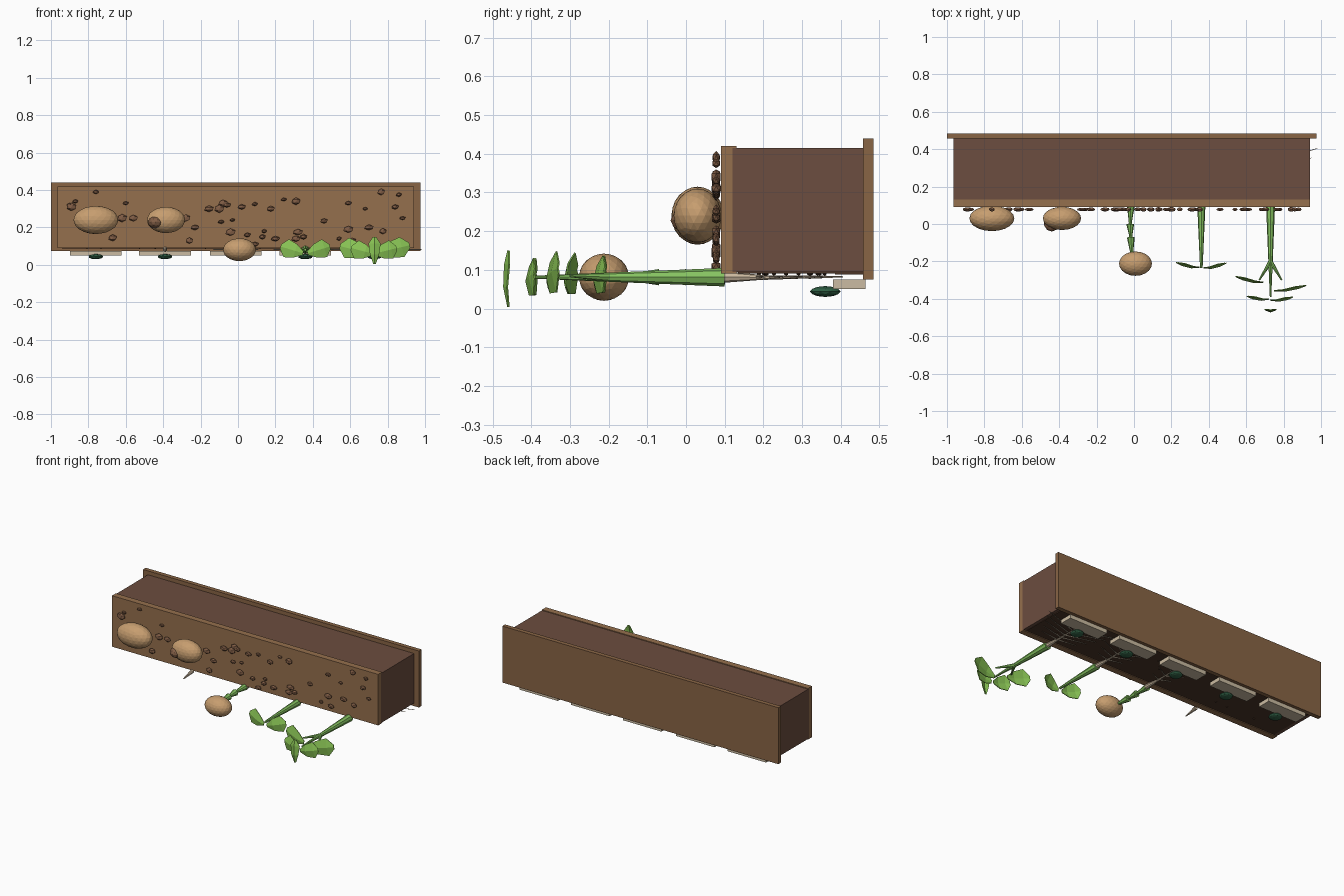
import bpy, bmesh, random
from math import cos, sin, pi
from mathutils import Vector, Matrix

random.seed(4)


def mat(name, r, g, b):
    m = bpy.data.materials.new(name)
    m.diffuse_color = (r, g, b, 1)
    return m


WOOD = mat("wood", 0.30, 0.16, 0.075)
BACK = mat("back_wood", 0.25, 0.13, 0.06)
SOIL = mat("soil", 0.15, 0.075, 0.05)
DARK = mat("dark_soil", 0.07, 0.035, 0.02)
STONE = mat("pebble", 0.22, 0.11, 0.06)
SEED = mat("seed", 0.57, 0.34, 0.16)
CREAM = mat("root", 0.62, 0.50, 0.36)
TAG = mat("tag", 0.60, 0.50, 0.36)
DOT = mat("dot", 0.03, 0.12, 0.06)
STEM = mat("stem", 0.24, 0.55, 0.12)
LEAF = mat("leaf", 0.25, 0.55, 0.09)


def finish(name, bm, material):
    me = bpy.data.meshes.new(name)
    bmesh.ops.recalc_face_normals(bm, faces=bm.faces)
    bm.to_mesh(me)
    bm.free()
    me.materials.append(material)
    ob = bpy.data.objects.new(name, me)
    bpy.context.collection.objects.link(ob)
    return ob


def box(name, lo, hi, material):
    lo, hi = Vector(lo), Vector(hi)
    bm = bmesh.new()
    bmesh.ops.create_cube(bm, size=1, matrix=Matrix.Translation((lo + hi) / 2)
                          @ Matrix.Diagonal((*(hi - lo), 1)))
    return finish(name, bm, material)


def blob(name, c, r, material, sub=2):
    bm = bmesh.new()
    bmesh.ops.create_icosphere(bm, subdivisions=sub, radius=1,
                               matrix=Matrix.Translation(c) @ Matrix.Diagonal((*r, 1)))
    return finish(name, bm, material)


def cone(name, a, b, r1, r2, material, seg=8):
    a, b = Vector(a), Vector(b)
    d = b - a
    bm = bmesh.new()
    rot = d.to_track_quat('Z', 'Y').to_matrix().to_4x4()
    bmesh.ops.create_cone(bm, cap_ends=True, segments=seg, radius1=r1, radius2=r2,
                          depth=d.length, matrix=Matrix.Translation((a + b) / 2) @ rot)
    return finish(name, bm, material)


def leaf(name, base, tip, width):
    """Folded leaf facing -y, drooping back at the tip."""
    base, tip = Vector(base), Vector(tip)
    d = tip - base
    side = d.cross(Vector((0, 1, 0))).normalized()
    bm = bmesh.new()
    rows = []
    for t, w in ((0, 0.2), (0.35, 0.75), (0.75, 1.0), (1, 0.25)):
        p = base + d * t + Vector((0, -0.012 * sin(pi * t), 0))
        s = side * width * w / 2
        edge = Vector((0, 0.012 * w, 0))
        rows.append([bm.verts.new(q) for q in (p - s + edge, p, p + s + edge)])
    for r, q in zip(rows, rows[1:]):
        for i in range(2):
            bm.faces.new((r[i], r[i + 1], q[i + 1], q[i]))
    ob = finish(name, bm, LEAF)
    ob.modifiers.new("thickness", 'SOLIDIFY').thickness = 0.004
    return ob


# soil block, front ground board, back board
box("soil_block", (-0.965, 0.12, 0.094), (0.94, 0.46, 0.415), SOIL)
box("ground_board", (-0.965, 0.09, 0.09), (0.94, 0.13, 0.42), WOOD)
box("back_board", (-1.0, 0.457, 0.075), (0.975, 0.485, 0.44), BACK)
box("deep_soil_layer", (-0.94, 0.385, 0.088), (0.92, 0.458, 0.10), DARK)
box("cut_face", (-0.94, 0.135, 0.091), (0.92, 0.385, 0.10), DARK)

# tags with dots
STAGES = (-0.76, -0.39, -0.012, 0.36, 0.73)
for i, x in enumerate(STAGES):
    box(f"tag_{i + 1}", (x - 0.138, 0.38, 0.05), (x + 0.138, 0.464, 0.075), TAG)
    blob(f"tag_dot_{i + 1}", (x, 0.36, 0.044), (0.04, 0.04, 0.014), DOT)

# pebbles over the ground board
PEBBLES = ((-0.90, 0.32), (-0.87, 0.34), (-0.89, 0.31), (-0.76, 0.39), (-0.60, 0.33),
           (-0.62, 0.25), (-0.56, 0.25), (-0.67, 0.145), (-0.28, 0.25), (-0.23, 0.20),
           (-0.26, 0.13), (-0.155, 0.30), (-0.10, 0.30), (-0.08, 0.33), (-0.06, 0.32),
           (-0.09, 0.23), (-0.03, 0.24), (0.02, 0.31), (-0.04, 0.175), (0.09, 0.325),
           (0.05, 0.16), (0.09, 0.11), (0.14, 0.18), (0.175, 0.30), (0.245, 0.35),
           (0.31, 0.34), (0.20, 0.14), (0.13, 0.15), (0.35, 0.15), (0.31, 0.14),
           (0.46, 0.235), (0.32, 0.175), (0.54, 0.14), (0.59, 0.33), (0.59, 0.19),
           (0.68, 0.30), (0.61, 0.13), (0.765, 0.39), (0.86, 0.375), (0.84, 0.31),
           (0.88, 0.25), (0.775, 0.18), (0.70, 0.20))
for i, (x, z) in enumerate(PEBBLES):
    r = random.uniform(0.014, 0.03)
    blob(f"pebble_{i + 1}", (x, 0.078, z),
         (r, random.uniform(0.009, 0.014), r * random.uniform(0.55, 0.8)), STONE, 1)
for i in range(14):
    blob(f"soil_crumb_{i + 1}", (random.uniform(-0.9, 0.9), random.uniform(0.16, 0.36), 0.09),
         (0.008, 0.006, 0.005), DARK, 1)

# seeds: whole, cracked, lifted
blob("seed_whole", (-0.76, 0.03, 0.24), (0.12, 0.068, 0.075), SEED, 3)
blob("seed_cracked", (-0.385, 0.03, 0.24), (0.102, 0.062, 0.07), SEED, 3)
blob("seed_crack", (-0.44, 0.005, 0.228), (0.042, 0.045, 0.034), STONE, 2)
blob("seed_lifted", (0.008, -0.212, 0.081), (0.088, 0.065, 0.061), SEED, 3)
cone("first_root", (-0.39, 0.09, 0.085), (-0.39, 0.0, 0.07), 0.012, 0.003, CREAM)

# roots on the cut face
for i, (x, n, reach) in enumerate(((-0.012, 3, 0.12), (0.36, 4, 0.17), (0.73, 5, 0.25))):
    cone(f"tap_root_{i + 1}", (x, 0.09, 0.082), (x, 0.22, 0.08), 0.016, 0.004, CREAM)
    cone(f"tap_root_end_{i + 1}", (x, 0.20, 0.08), (x, 0.38, 0.082), 0.006, 0.002, CREAM, 6)
    for k in range(n):
        t = (k + 1) / n
        y = 0.15 + 0.17 * t
        for s in (-1, 1):
            cone(f"side_root_{i + 1}_{k}_{s}", (x, y, 0.081),
                 (x + s * reach * (0.4 + 0.6 * t), y + 0.085 * t, 0.082),
                 0.005, 0.0015, CREAM, 5)

# hooked sprout
HOOK = ((-0.017, 0.10), (-0.02, 0.0), (-0.017, -0.07), (-0.012, -0.16))
for i, (a, b) in enumerate(zip(HOOK, HOOK[1:])):
    cone(f"hook_stem_{i + 1}", (*a, 0.081), (*b, 0.081), 0.021, 0.007, STEM)
    if i:
        blob(f"hook_joint_{i}", (*a, 0.081), (0.012, 0.012, 0.012), STEM, 1)

# seedling stems and branches
cone("seedling_stem", (0.36, 0.10, 0.081), (0.36, -0.235, 0.081), 0.022, 0.007, STEM)
cone("plant_stem", (0.73, 0.10, 0.081), (0.73, -0.39, 0.081), 0.024, 0.004, STEM)
for s in (-1, 1):
    cone(f"plant_branch_{s}", (0.73, -0.20, 0.081), (0.73 + s * 0.06, -0.30, 0.085),
         0.012, 0.004, STEM)

# leaves
for s, dy in ((-1, 0), (1, -0.003)):
    leaf(f"seedling_leaf_{s}", (0.36 + s * 0.012, -0.235 + dy, 0.062),
         (0.36 + s * 0.132, -0.21 + dy, 0.098), 0.10)
leaf("plant_leaf_low_left", (0.69, -0.315, 0.065), (0.545, -0.285, 0.10), 0.11)
leaf("plant_leaf_low_right", (0.75, -0.36, 0.065), (0.918, -0.333, 0.105), 0.11)
leaf("plant_leaf_high_left", (0.72, -0.405, 0.06), (0.605, -0.39, 0.09), 0.10)
leaf("plant_leaf_high_right", (0.73, -0.41, 0.06), (0.848, -0.395, 0.09), 0.10)
leaf("plant_leaf_tip", (0.73, -0.462, 0.004), (0.73, -0.462, 0.15), 0.065)
